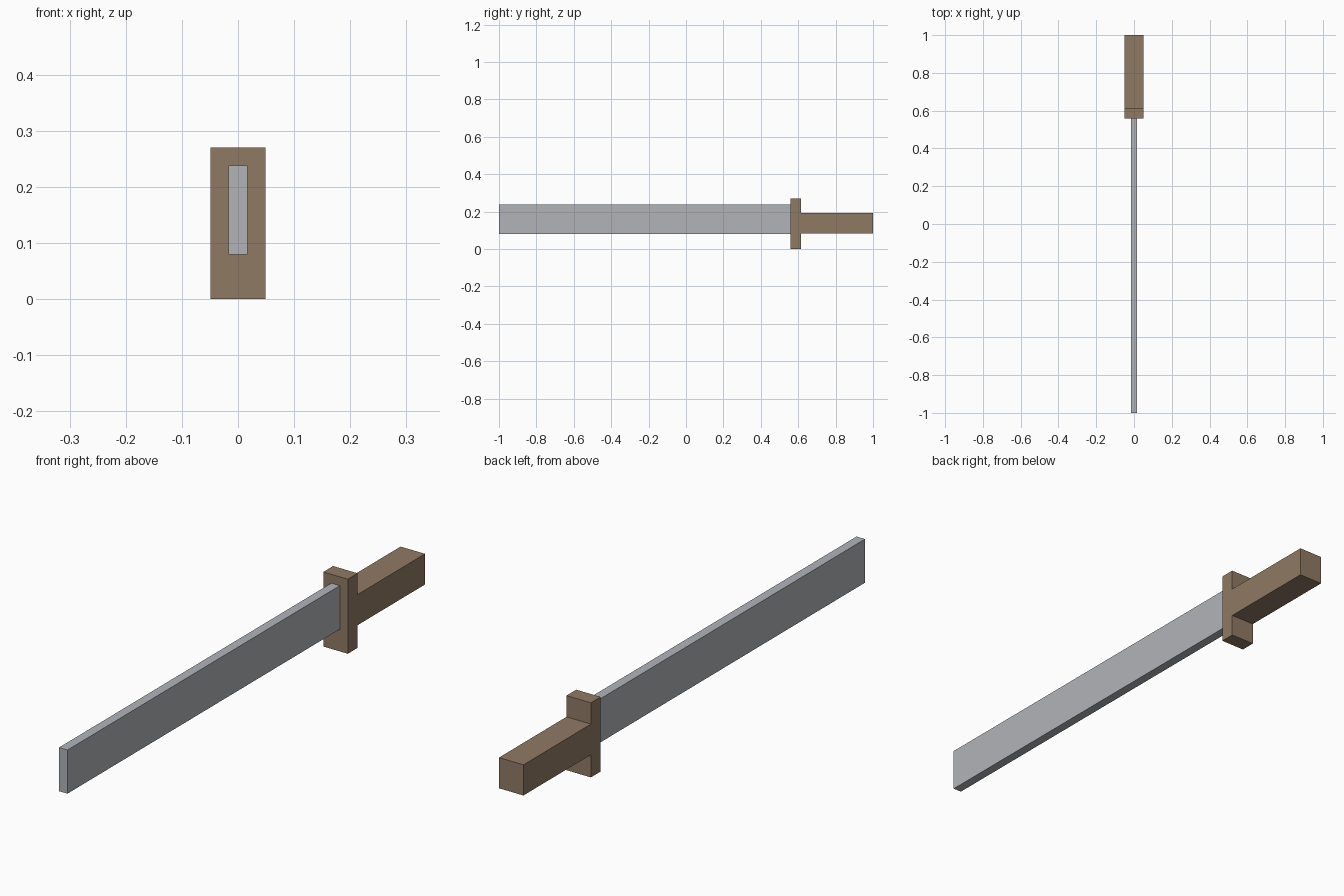
import bpy

cube = bpy.data.objects.get("Cube")
if cube:
    bpy.data.objects.remove(cube, do_unlink=True)


def make_material(name, rgb):
    mat = bpy.data.materials.new(name)
    mat.use_nodes = True
    color = (*rgb, 1.0)
    mat.diffuse_color = color
    bsdf = next(n for n in mat.node_tree.nodes if n.type == "BSDF_PRINCIPLED")
    bsdf.inputs["Base Color"].default_value = color
    return mat


def box(name, width, y_range, z_range, mat):
    """Flat-sided block centred on x = 0."""
    (y0, y1), (z0, z1) = y_range, z_range
    bpy.ops.mesh.primitive_cube_add(size=1, location=(0, (y0 + y1) / 2, (z0 + z1) / 2))
    obj = bpy.context.object
    obj.name = obj.data.name = name
    obj.scale = (width, y1 - y0, z1 - z0)
    bpy.ops.object.transform_apply(location=False, rotation=False, scale=True)
    obj.data.materials.append(mat)
    return obj


steel = make_material("grey steel", (0.44, 0.455, 0.485))
wood = make_material("brown wood", (0.28, 0.195, 0.13))

# Blade, cross guard and grip
guard_front, guard_back = 0.558, 0.614
box("blade", 0.034, (-1, guard_front), (0.08, 0.238), steel)
box("guard", 0.098, (guard_front, guard_back), (0, 0.27), wood)
box("grip", 0.098, (guard_back, 1), (0.082, 0.193), wood)
